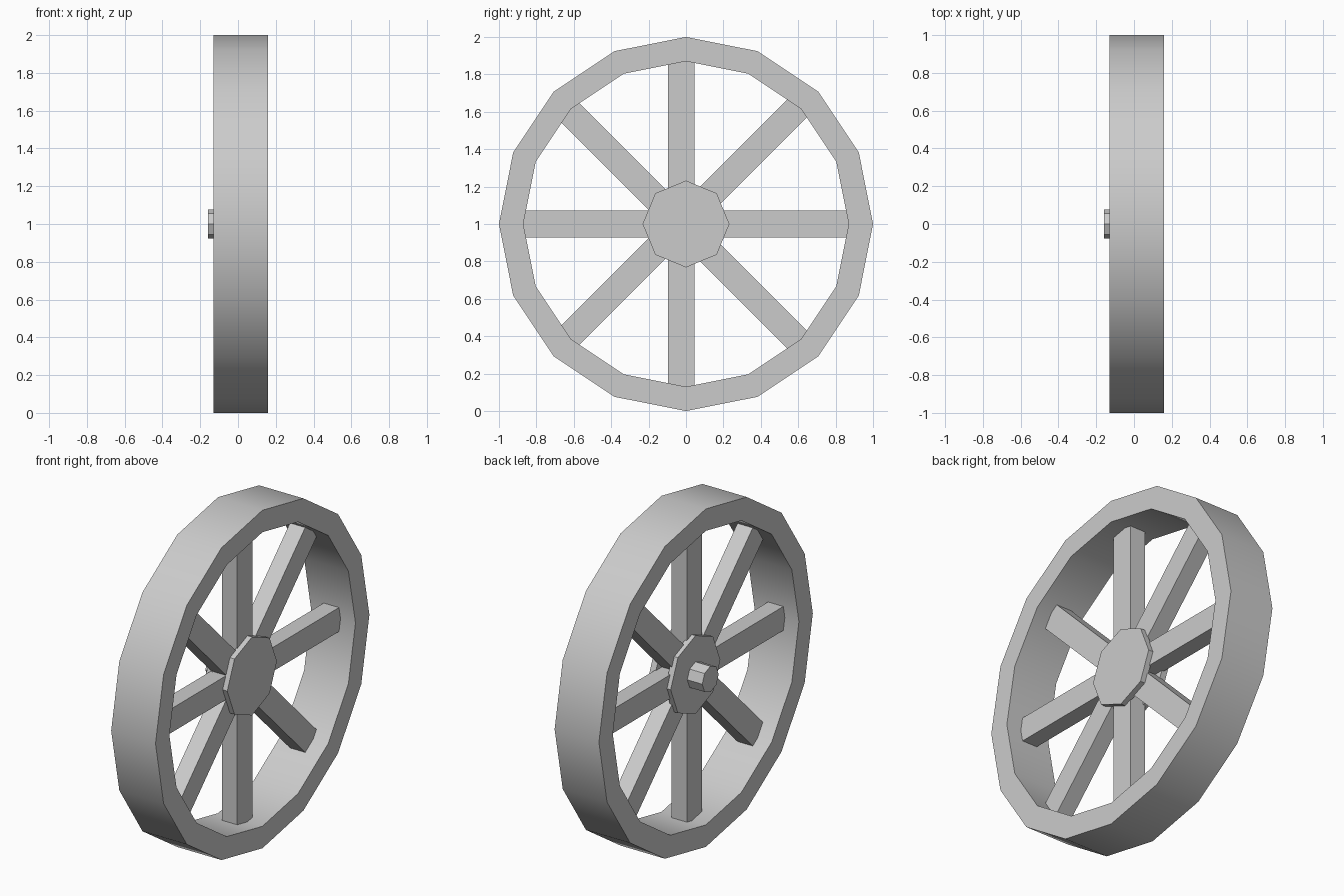
import bpy
import bmesh
from math import pi
from mathutils import Matrix, Vector

default = bpy.data.objects.get("Cube")
if default:
    bpy.data.objects.remove(default, do_unlink=True)

AXIS_Z = 1.0        # height of the wheel centre
SPOKE_Y = -0.025    # the spokes cross slightly off the hub centre

grey = bpy.data.materials.new("plain_grey")
grey.use_nodes = True
grey.diffuse_color = (0.6, 0.6, 0.6, 1)
grey.node_tree.nodes["Principled BSDF"].inputs["Base Color"].default_value = grey.diffuse_color


def finish(name, bm):
    """Turn a bmesh into a named grey object."""
    bmesh.ops.recalc_face_normals(bm, faces=bm.faces)
    mesh = bpy.data.meshes.new(name)
    bm.to_mesh(mesh)
    bm.free()
    mesh.materials.append(grey)
    obj = bpy.data.objects.new(name, mesh)
    bpy.context.collection.objects.link(obj)
    return obj


def prism(name, radius, x0, x1):
    """Eight-sided prism lying along x, centred on the wheel axis."""
    bm = bmesh.new()
    place = Matrix.Translation(((x0 + x1) / 2, 0, AXIS_Z)) @ Matrix.Rotation(pi / 2, 4, 'Y')
    bmesh.ops.create_cone(bm, cap_ends=True, segments=8, radius1=radius,
                          radius2=radius, depth=x1 - x0, matrix=place)
    return finish(name, bm)


# Rim: a rectangular section spun in sixteen steps around the axis
bm = bmesh.new()
section = [bm.verts.new((x, 0, AXIS_Z + r))
           for x, r in ((-0.13, 0.87), (0.16, 0.87), (0.16, 1.0), (-0.13, 1.0))]
edges = [bm.edges.new((section[i], section[(i + 1) % 4])) for i in range(4)]
bmesh.ops.spin(bm, geom=section + edges, cent=(0, 0, AXIS_Z), axis=(1, 0, 0),
               angle=2 * pi, steps=16, use_merge=False)
bmesh.ops.remove_doubles(bm, verts=bm.verts, dist=0.001)
rim = finish("rim", bm)
bpy.ops.object.select_all(action='DESELECT')
rim.select_set(True)
bpy.context.view_layer.objects.active = rim
bpy.ops.object.shade_smooth_by_angle(angle=pi / 6)

# Spokes: four bars across the wheel, ends buried in the rim
for i in range(4):
    bm = bmesh.new()
    place = (Matrix.Translation((0.012, SPOKE_Y, AXIS_Z))
             @ Matrix.Rotation(i * pi / 4, 4, 'X')
             @ Matrix.Diagonal(Vector((0.1, 0.142, 1.8, 1))))
    bmesh.ops.create_cube(bm, size=1, matrix=place)
    finish(f"spoke_pair_{i + 1}", bm)

# Hub plates on both sides and the axle stub on the inner side
prism("outer_hub_plate", 0.232, 0.055, 0.092)
prism("inner_hub_plate", 0.232, -0.062, -0.025)
prism("axle_stub", 0.077, -0.16, -0.03)
